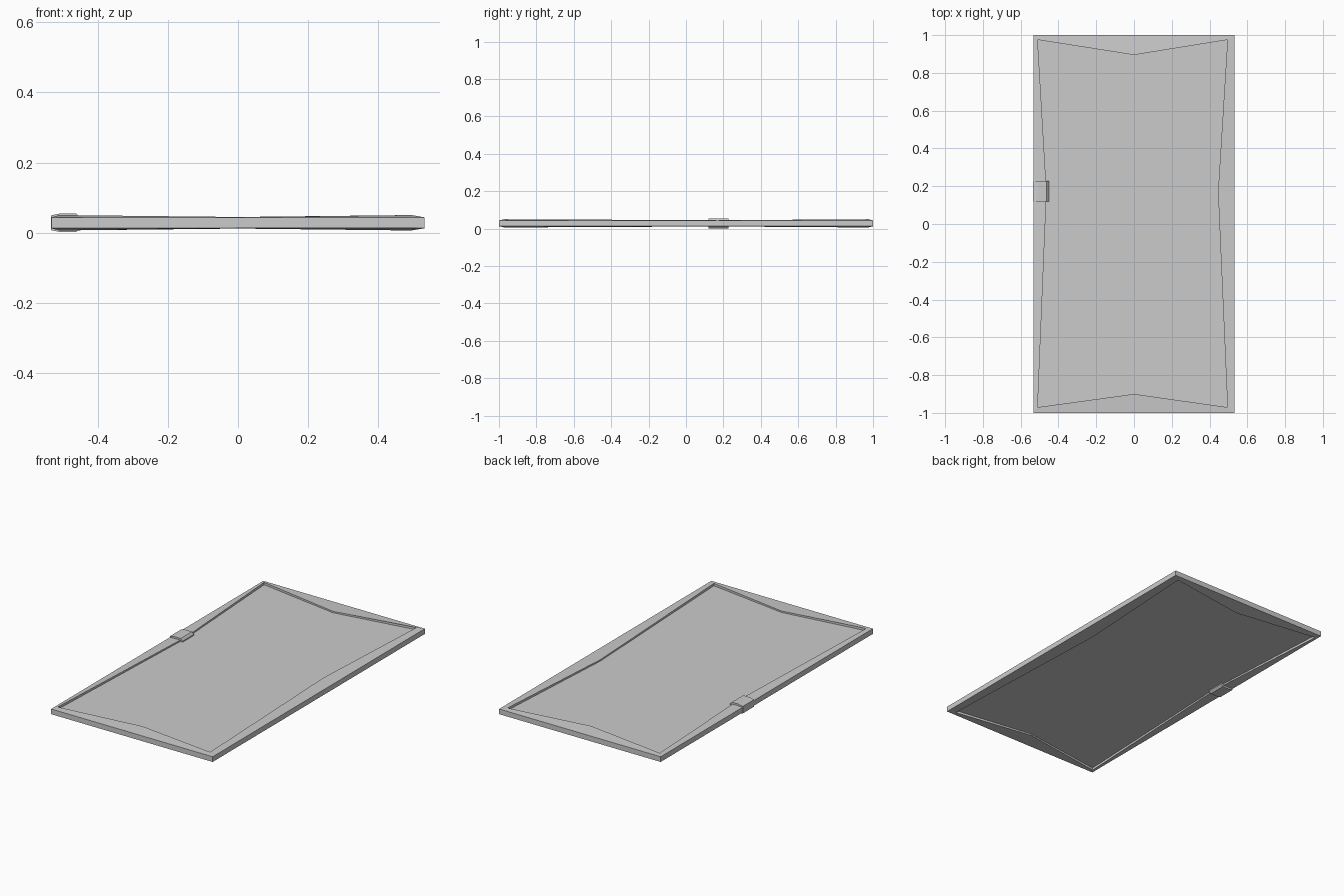
import bpy, bmesh

if "Cube" in bpy.data.objects:
    bpy.data.objects.remove(bpy.data.objects["Cube"])

MID = 0.028          # centre height of the slab
HX, HY = 0.533, 1.0  # half sizes


def make(name, bm):
    bmesh.ops.recalc_face_normals(bm, faces=bm.faces)
    me = bpy.data.meshes.new(name)
    bm.to_mesh(me)
    bm.free()
    ob = bpy.data.objects.new(name, me)
    bpy.context.collection.objects.link(ob)
    return ob


# outer rectangle and pinched inner opening, eight matching points (corner, middle, ...)
outer = [(-HX, -HY), (0, -HY), (HX, -HY), (HX, 0.17), (HX, HY), (0, HY), (-HX, HY), (-HX, 0.17)]
inner = [(-0.51, -0.97), (0, -0.9), (0.495, -0.97), (0.445, 0.17),
         (0.495, 0.975), (0, 0.895), (-0.51, 0.975), (-0.463, 0.17)]

# frame: rim whose faces rise towards the inner corners, with a small step to the panel
bm = bmesh.new()
rings = []
for pts, corner, middle in ((outer, 0.0155, 0.0155), (inner, 0.022, 0.0165), (inner, 0.008, 0.008)):
    for side in (1, -1):
        rings.append([bm.verts.new((x, y, MID + side * (middle if i % 2 else corner)))
                      for i, (x, y) in enumerate(pts)])
for a, b in ((0, 1), (0, 2), (2, 4), (4, 5), (5, 3), (3, 1)):
    for i in range(8):
        j = (i + 1) % 8
        bm.faces.new((rings[a][i], rings[a][j], rings[b][j], rings[b][i]))
make("frame", bm)

# recessed panel closing the opening
bm = bmesh.new()
caps = [[bm.verts.new((x, y, MID + z)) for x, y in inner] for z in (-0.008, 0.008)]
for cap in caps:
    bm.faces.new(cap)
for i in range(8):
    j = (i + 1) % 8
    bm.faces.new((caps[0][i], caps[0][j], caps[1][j], caps[1][i]))
make("panel", bm)

# latch wrapped over the left edge, same on both faces
half = [(-0.534, 0.021), (-0.505, 0.027), (-0.462, 0.027), (-0.45, 0.014)]
profile = half + [(x, -z) for x, z in reversed(half)]
bm = bmesh.new()
face = bm.faces.new([bm.verts.new((x, 0.12, MID + z)) for x, z in profile])
ext = bmesh.ops.extrude_face_region(bm, geom=[face])
bmesh.ops.translate(bm, vec=(0, 0.107, 0),
                    verts=[v for v in ext["geom"] if isinstance(v, bmesh.types.BMVert)])
make("latch", bm)
